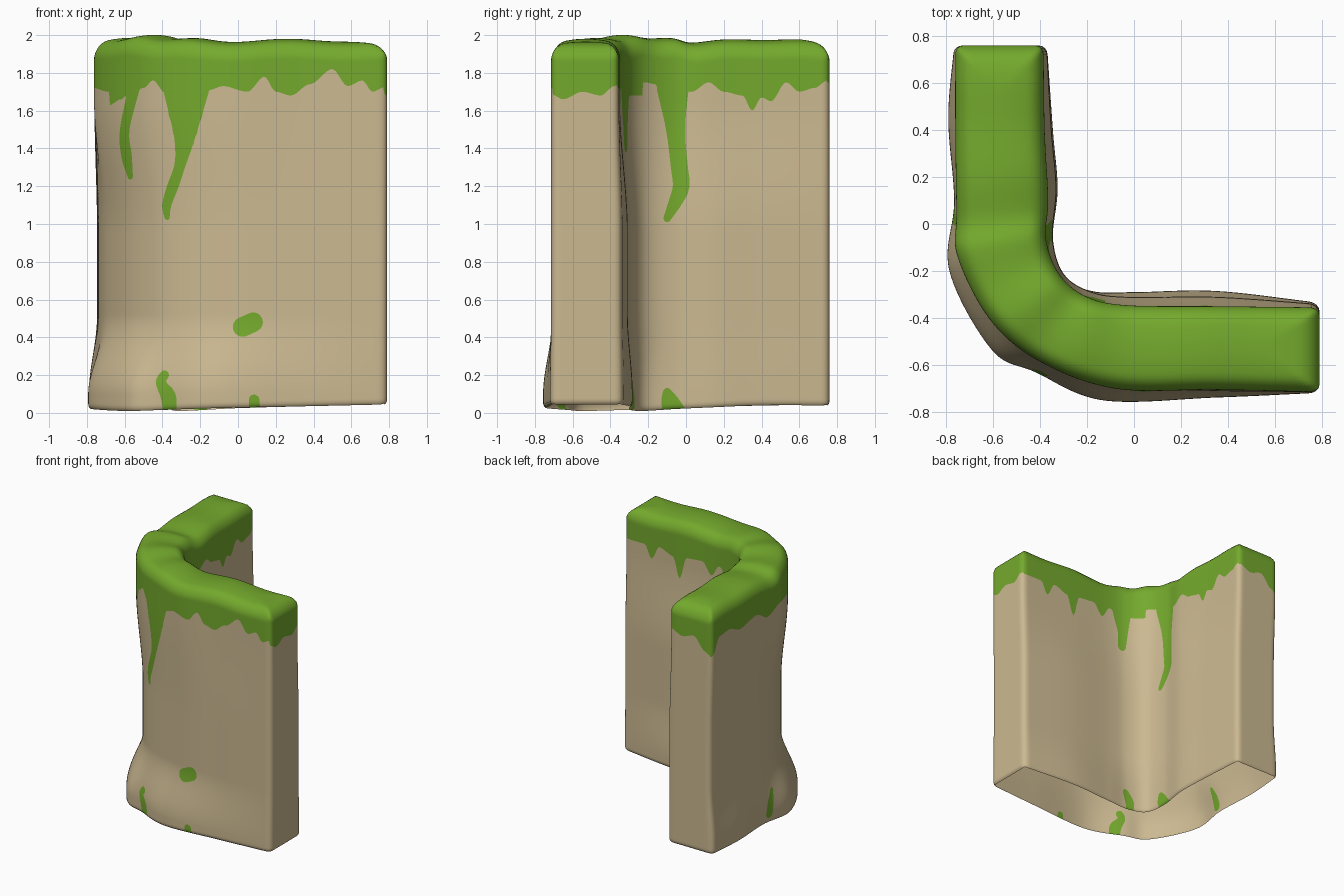
import bpy, bmesh, math
from mathutils import Vector

if "Cube" in bpy.data.objects:
    bpy.data.objects.remove(bpy.data.objects["Cube"])

# wall plan: control points from the back end, round the corner, to the right end
OUT_TOP = [(-.76, .76), (-.76, .4), (-.755, .05), (-.75, -.14), (-.61, -.41), (-.4, -.585), (-.08, -.70), (.35, -.705), (.79, -.715)]
IN_TOP = [(-.385, .76), (-.38, .4), (-.365, .1), (-.375, -.06), (-.32, -.21), (-.21, -.305), (-.04, -.345), (.35, -.35), (.79, -.355)]
OUT_MID = [(-.745, .76), (-.745, .4), (-.73, .05), (-.67, -.18), (-.54, -.425), (-.35, -.59), (-.06, -.69), (.35, -.71), (.79, -.715)]
IN_MID = [(-.37, .76), (-.35, .4), (-.33, .15), (-.345, -.06), (-.3, -.21), (-.19, -.285), (-.03, -.31), (.35, -.31), (.79, -.34)]
OUT_BASE = [(-.765, .76), (-.79, .45), (-.765, .1), (-.785, -.2), (-.605, -.535), (-.42, -.63), (-.13, -.75), (.35, -.738), (.79, -.718)]
IN_BASE = [(-.37, .76), (-.345, .4), (-.325, .15), (-.345, -.06), (-.31, -.22), (-.18, -.285), (0, -.29), (.35, -.285), (.79, -.335)]
CREST = [(v,) for v in (1.965, 1.98, 1.965, 1.98, 1.995, 1.985, 1.97, 1.975, 1.965)]
FOOT = [(v,) for v in (.03, .03, .02, .01, .0, .005, .015, .025, .035)]

# moss edge height along each side (position, z)
EDGE = {
    "front": [(-.75, 1.7), (-.68, 1.63), (-.62, 1.66), (-.57, 1.7), (-.5, 1.72), (-.45, 1.76), (-.39, 1.7), (-.15, 1.71), (-.08, 1.73), (.05, 1.70),
              (.14, 1.78), (.2, 1.7), (.28, 1.68), (.38, 1.74), (.5, 1.82), (.58, 1.73), (.66, 1.76), (.71, 1.70), (.79, 1.73)],
    "west": [(-.3, 1.7), (-.1, 1.72), (.05, 1.66), (.2, 1.73), (.4, 1.7), (.55, 1.75), (.66, 1.74), (.76, 1.6)],
    "inner_y": [(-.3, 1.66), (-.22, 1.75), (-.16, 1.74), (.03, 1.7), (.12, 1.75), (.2, 1.7), (.3, 1.68), (.35, 1.6), (.4, 1.67),
                (.45, 1.65), (.53, 1.75), (.6, 1.7), (.68, 1.72), (.75, 1.76)],
    "inner_x": [(-.3, 1.68), (-.14, 1.68), (-.05, 1.72), (.02, 1.63), (.1, 1.72), (.24, 1.71), (.3, 1.53), (.36, 1.69),
                (.48, 1.73), (.55, 1.62), (.61, 1.72), (.79, 1.72)],
    "cap_x": [(-.72, 1.69), (-.65, 1.66), (-.55, 1.7), (-.45, 1.68), (-.38, 1.73), (-.35, 1.74)],
    "cap_y": [(-.76, 1.6), (-.7, 1.64), (-.6, 1.74), (-.5, 1.71), (-.39, 1.75)],
}
# drips and spots: tapering strokes (position, z, radius)
STROKES = {
    "front": [[(-.55, 1.72, .03), (-.6, 1.5, .025), (-.59, 1.36, .028), (-.57, 1.25, .014)],
              [(-.275, 1.7, .12), (-.28, 1.5, .066), (-.29, 1.4, .043), (-.31, 1.3, .028), (-.345, 1.2, .03), (-.378, 1.1, .024), (-.375, 1.035, .014)],
              [(.025, .455, .052), (.08, .48, .052)],
              [(-.39, .2, .025), (-.41, .16, .025), (-.37, .09, .04), (-.36, .0, .035)],
              [(.085, .07, .028), (.09, .0, .03)]],
    "west": [[(.0, .27, .014), (.03, .18, .03), (.05, .1, .035)]],
    "inner_y": [[(-.07, 1.72, .085), (-.055, 1.5, .05), (-.035, 1.3, .045), (-.025, 1.2, .044), (-.055, 1.12, .036), (-.1, 1.03, .02)],
                [(-.1, .11, .022), (-.085, .06, .045), (-.06, .0, .06)]],
    "inner_x": [[(-.15, 1.7, .07), (-.16, 1.55, .04), (-.15, 1.41, .03)],
                [(-.16, .15, .025), (-.19, .08, .035), (-.2, 0, .03)]],
    "cap_x": [], "cap_y": [],
}


def spline(pts, u):
    """Catmull-Rom through the control points, u from 0 to 1."""
    n = len(pts) - 1
    i = min(int(u * n), n - 1)
    t = u * n - i
    get = lambda j: Vector(pts[j]) if len(pts[0]) > 1 else pts[j][0]
    b, c = get(i), get(i + 1)
    a = get(i - 1) if i > 0 else b * 2 - c
    d = get(i + 2) if i + 2 <= n else c * 2 - b
    return (b * 2 + (c - a) * t + (a * 2 - b * 5 + c * 4 - d) * t ** 2 + (b * 3 - a - c * 3 + d) * t ** 3) * .5


def smooth(lo, hi, v):
    t = max(0, min(1, (v - lo) / (hi - lo)))
    return t * t * (3 - 2 * t)


def edge_height(table, p):
    if p <= table[0][0]:
        return table[0][1]
    for (a, za), (b, zb) in zip(table, table[1:]):
        if p <= b:
            return za + (zb - za) * smooth(a, b, p)
    return table[-1][1]


def stroke_depth(stroke, p, z):
    """Positive inside the stroke, negative outside."""
    best = -1
    for (a, za, ra), (b, zb, rb) in zip(stroke, stroke[1:]):
        dx, dz = b - a, zb - za
        t = max(0, min(1, ((p - a) * dx + (z - za) * dz) / (dx * dx + dz * dz)))
        best = max(best, ra + (rb - ra) * t - math.hypot(p - a - dx * t, z - za - dz * t))
    return best


for name, strokes in STROKES.items():
    STROKES[name] = [[tuple(spline(s, k / 12)) for k in range(13)] for s in strokes]

# rounded box grid, bent along the plan
NUM = (220, 20, 140)
DIM = (2.6, .37, 1.95)
R = .035
COUNT = NUM[0] * 4
stations = [[spline(c, i / COUNT) for c in (OUT_TOP, IN_TOP, OUT_MID, IN_MID, OUT_BASE, IN_BASE, CREST, FOOT)]
            for i in range(COUNT + 1)]


def place(key):
    p = Vector([DIM[a] * key[a] / NUM[a] for a in range(3)])
    q = Vector([max(R, min(DIM[a] - R, p[a])) for a in range(3)])
    p = q + (p - q).normalized() * R
    s = p.x / DIM[0] * COUNT
    i = min(int(s), COUNT - 1)
    ot, it, om, im, ob, ib, crest, foot = [a + (b - a) * (s - i) for a, b in zip(stations[i], stations[i + 1])]
    d = min(p.x, DIM[0] - p.x, p.y, DIM[1] - p.y)
    top = crest + .006 * math.sin(p.x * 15) - .035 * max(0, 1 - d / .07) ** 2 - .03 * max(0, 1 - d / .18) ** 2
    z = foot + (top - foot) * p.z / DIM[2]
    wt, wb = smooth(.95, 1.65, z), 1 - smooth(.1, .52, z)
    wm = 1 - wt - wb
    o = ot * wt + om * wm + ob * wb
    n = it * wt + im * wm + ib * wb
    xy = o.lerp(n, p.y / DIM[1])
    return (xy.x, xy.y, z)


def moss_depth(key, co):
    """Positive where moss grows, zero on its outline."""
    x, y, z = co
    if key[0] == NUM[0]:
        name, p = "cap_x", y
    elif key[0] == 0:
        name, p = "cap_y", x
    elif key[1] < NUM[1] / 2:
        name, p = ("front", x) if y < -.3 else ("west", y)
    else:
        name, p = ("inner_y", y) if y > -.23 and x < -.27 else ("inner_x", x)
    return max([z - edge_height(EDGE[name], p)] + [stroke_depth(s, p, z) for s in STROKES[name]])


bm = bmesh.new()
verts, depth = {}, {}


def vert(key):
    if key not in verts:
        verts[key] = v = bm.verts.new(place(key))
        depth[v] = moss_depth(key, v.co) or 1e-6
    return verts[key]


# five sides of the box; the underside stays open
for axis in range(3):
    b, c = [a for a in range(3) if a != axis]
    for high in (False, True):
        if axis == 2 and not high:
            continue
        for i in range(NUM[b]):
            for j in range(NUM[c]):
                ring = []
                for di, dj in ((0, 0), (1, 0), (1, 1), (0, 1)):
                    k = [0, 0, 0]
                    k[axis], k[b], k[c] = (NUM[axis] if high else 0), i + di, j + dj
                    ring.append(vert(tuple(k)))
                bm.faces.new(ring)
bmesh.ops.recalc_face_normals(bm, faces=bm.faces)

# cut the moss outline into the faces, then colour by side of the outline
cuts = []
for e in list(bm.edges):
    v, w = e.verts
    fv, fw = depth[v], depth[w]
    if fv * fw < 0:
        new = bmesh.utils.edge_split(e, v, max(.03, min(.97, fv / (fv - fw))))[1]
        depth[new] = 0
        cuts.append(new)
bmesh.ops.connect_verts(bm, verts=cuts)
for f in bm.faces:
    f.smooth = True
    f.material_index = int(sum(depth[v] for v in f.verts) > 0)

# corner wall: tan stone with a green moss cap
mesh = bpy.data.meshes.new("corner_wall")
bm.to_mesh(mesh)
bm.free()
for name, col in (("tan_stone", (.60, .485, .285, 1)), ("green_moss", (.175, .40, .026, 1))):
    mat = bpy.data.materials.new(name)
    mat.diffuse_color = col
    mat.use_nodes = True
    mat.node_tree.nodes["Principled BSDF"].inputs["Base Color"].default_value = mat.diffuse_color
    mesh.materials.append(mat)
wall = bpy.data.objects.new("corner_wall", mesh)
bpy.context.collection.objects.link(wall)
